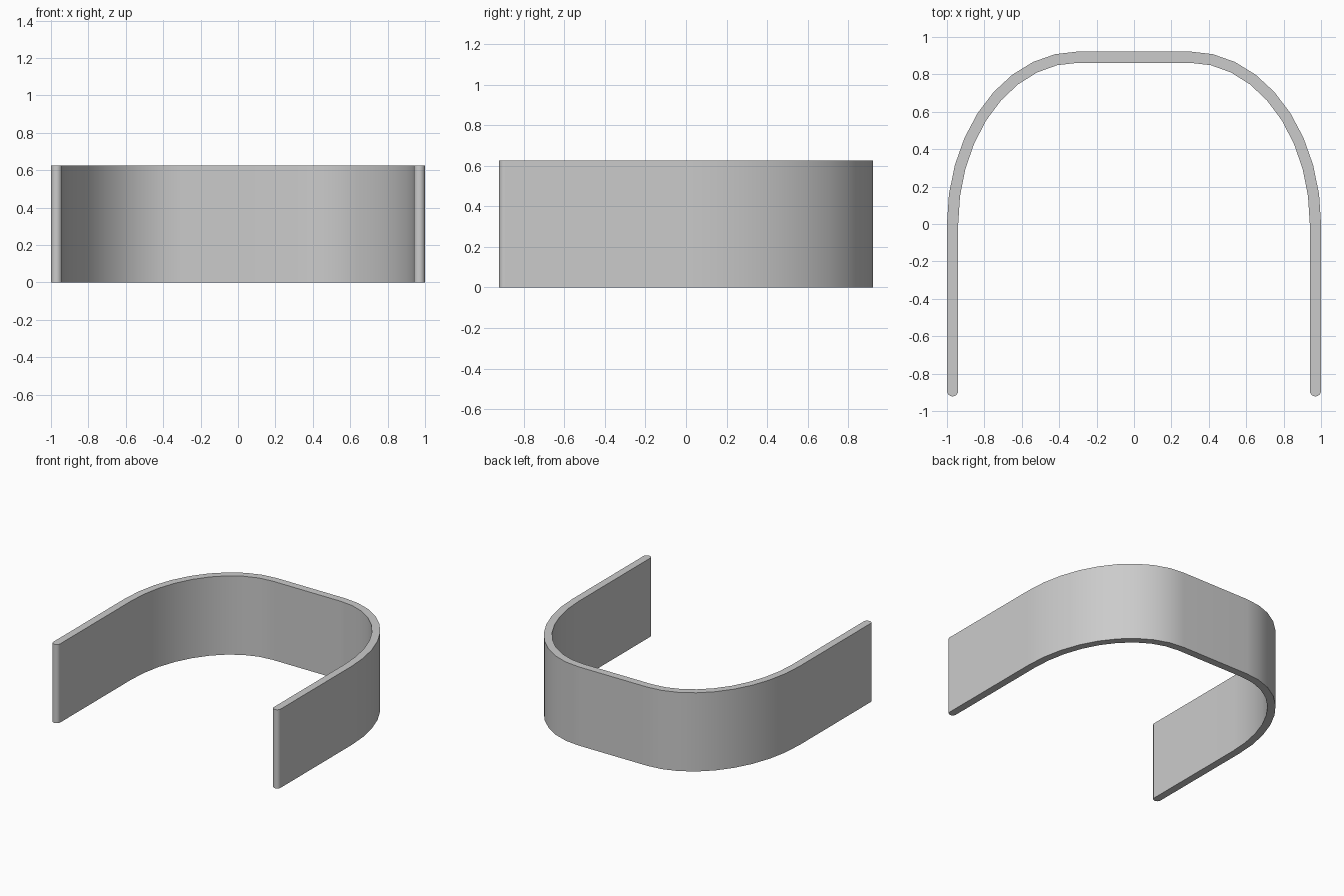
import bpy
import bmesh
from math import sin, cos, pi, radians

old = bpy.data.objects.get("Cube")
if old:
    bpy.data.objects.remove(old, do_unlink=True)

HEIGHT, THICK = 0.626, 0.06
DEPTH = 0.922          # half of the overall depth
FLAT = 0.3             # half width of the straight back
TIP = THICK / 2        # radius of the rounded ends

grey = bpy.data.materials.new("plain grey")
grey.use_nodes = True
colour = (0.6, 0.6, 0.6, 1)
grey.diffuse_color = colour
grey.node_tree.nodes["Principled BSDF"].inputs["Base Color"].default_value = colour


def corner(inset):
    """Elliptical corner from the side wall to the straight back."""
    rx, ry = 1 - FLAT - inset, DEPTH - inset
    return [(FLAT + rx * cos(radians(a)), ry * sin(radians(a)))
            for a in range(0, 91, 10)]


def mirrored(points):
    return [(-x, y) for x, y in reversed(points)]


# Outline of the band: outer wall, rounded end, inner wall, rounded end
outer, inner = corner(0), corner(THICK)
tip = [(1 - TIP - TIP * cos(pi * i / 8), -DEPTH + TIP - TIP * sin(pi * i / 8))
       for i in range(9)]
right_half = inner[::-1] + tip + outer
outline = right_half + mirrored(right_half)

# Extrude the outline into the band
bm = bmesh.new()
face = bm.faces.new([bm.verts.new((x, y, 0)) for x, y in outline])
top = bmesh.ops.extrude_face_region(bm, geom=[face], use_keep_orig=True)["geom"]
bmesh.ops.translate(bm, vec=(0, 0, HEIGHT),
                    verts=[v for v in top if isinstance(v, bmesh.types.BMVert)])
bmesh.ops.recalc_face_normals(bm, faces=bm.faces)
mesh = bpy.data.meshes.new("curved_band")
bm.to_mesh(mesh)
bm.free()
mesh.materials.append(grey)

band = bpy.data.objects.new("curved_band", mesh)
bpy.context.collection.objects.link(band)
bpy.context.view_layer.objects.active = band
band.select_set(True)
bpy.ops.object.shade_smooth_by_angle(angle=radians(30))

# Keep the straight walls evenly shaded beside the curved corners
weighted = band.modifiers.new("weighted normals", 'WEIGHTED_NORMAL')
weighted.keep_sharp = True
